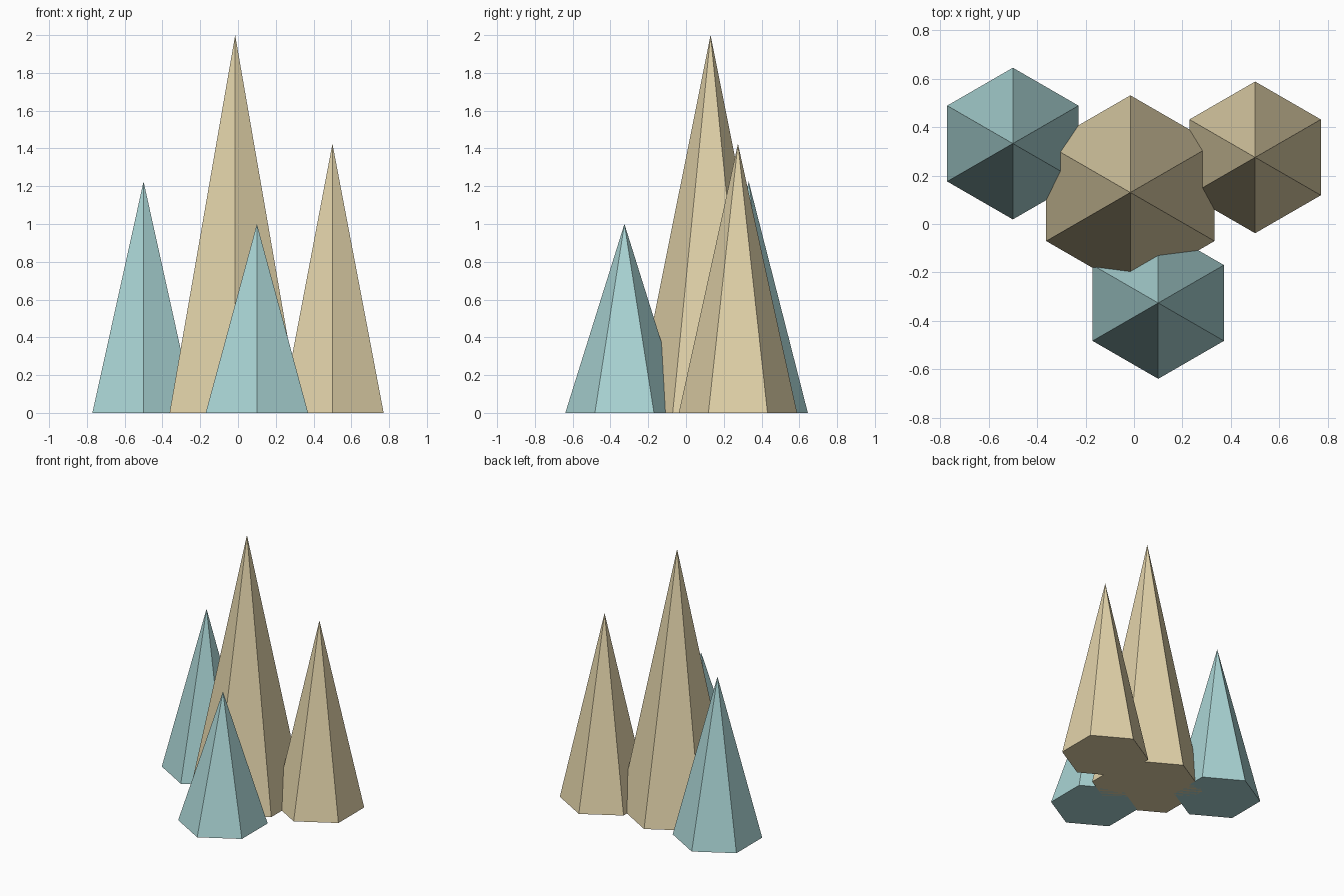
import bpy
import math

if "Cube" in bpy.data.objects:
    bpy.data.objects.remove(bpy.data.objects["Cube"])


def material(name, rgb):
    mat = bpy.data.materials.new(name)
    mat.diffuse_color = (*rgb, 1.0)
    mat.use_nodes = True
    mat.node_tree.nodes["Principled BSDF"].inputs["Base Color"].default_value = mat.diffuse_color
    return mat


TEAL = material("teal", (0.40, 0.66, 0.66))
SAND = material("sand", (0.76, 0.65, 0.40))


def spike(name, x, y, radius, height, mat):
    # six-sided spike, with corners pointing to the front and back
    bpy.ops.mesh.primitive_cone_add(vertices=6, radius1=radius, radius2=0,
                                    depth=height, location=(x, y, height / 2))
    obj = bpy.context.object
    obj.name = name
    obj.data.materials.append(mat)
    # make sure a corner lies on the y axis
    if min(abs(v.co.x) for v in obj.data.vertices if v.co.z < 0) > 0.01:
        obj.rotation_euler.z = math.radians(30)


# tall central spike and three smaller ones around it
spike("tall_spike", -0.015, 0.13, 0.401, 2.0, SAND)
spike("right_spike", 0.5, 0.275, 0.313, 1.425, SAND)
spike("left_spike", -0.5, 0.332, 0.313, 1.225, TEAL)
spike("front_spike", 0.1, -0.326, 0.313, 1.0, TEAL)
